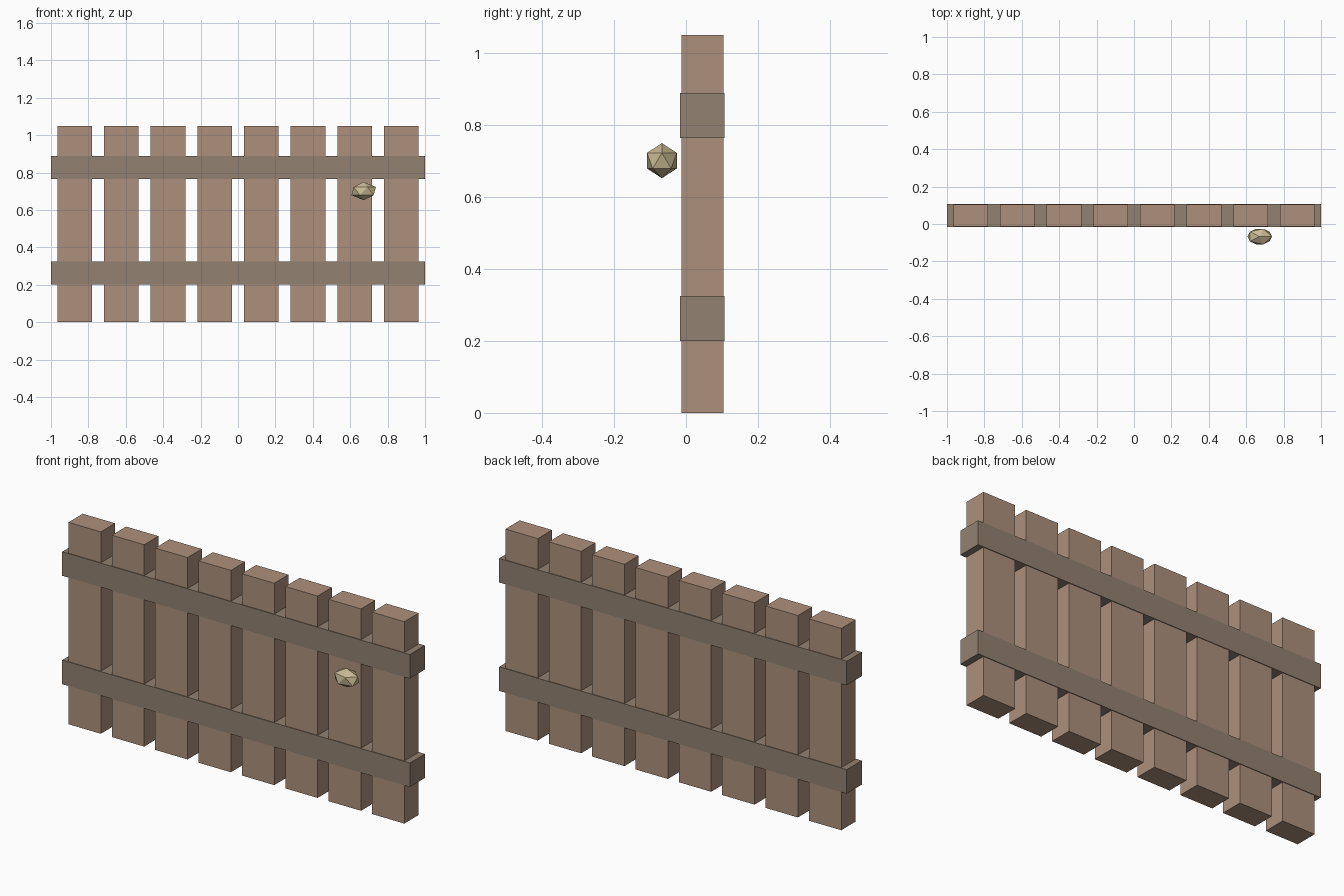
import bpy

if "Cube" in bpy.data.objects:
    bpy.data.objects.remove(bpy.data.objects["Cube"])


def material(name, rgb):
    m = bpy.data.materials.new(name)
    m.diffuse_color = (*rgb, 1)
    m.use_nodes = True
    m.node_tree.nodes["Principled BSDF"].inputs["Base Color"].default_value = m.diffuse_color
    return m


plank_wood = material("plank_wood", (0.42, 0.28, 0.20))
rail_wood = material("rail_wood", (0.29, 0.22, 0.16))
knob_tan = material("knob_tan", (0.60, 0.50, 0.30))


def box(name, center, size, mat):
    bpy.ops.mesh.primitive_cube_add(size=1, location=center)
    ob = bpy.context.object
    ob.name = name
    ob.scale = size
    ob.data.materials.append(mat)
    bpy.ops.object.transform_apply(location=False, rotation=False, scale=True)


# Eight upright planks
for i in range(8):
    box(f"plank_{i + 1}", ((i - 3.5) * 0.2495, 0.0455, 0.525),
        (0.186, 0.117, 1.05), plank_wood)

# Two cross rails, slightly deeper than the planks
for name, z in (("lower_rail", 0.263), ("upper_rail", 0.827)):
    box(name, (0, 0.0455, z), (2.0, 0.124, 0.125), rail_wood)

# Faceted gate knob
bpy.ops.mesh.primitive_ico_sphere_add(subdivisions=1, radius=1,
                                      location=(0.672, -0.067, 0.701))
knob = bpy.context.object
knob.name = "gate_knob"
knob.scale = (0.073, 0.0487, 0.0487)
knob.data.materials.append(knob_tan)
bpy.ops.object.transform_apply(location=False, rotation=False, scale=True)
